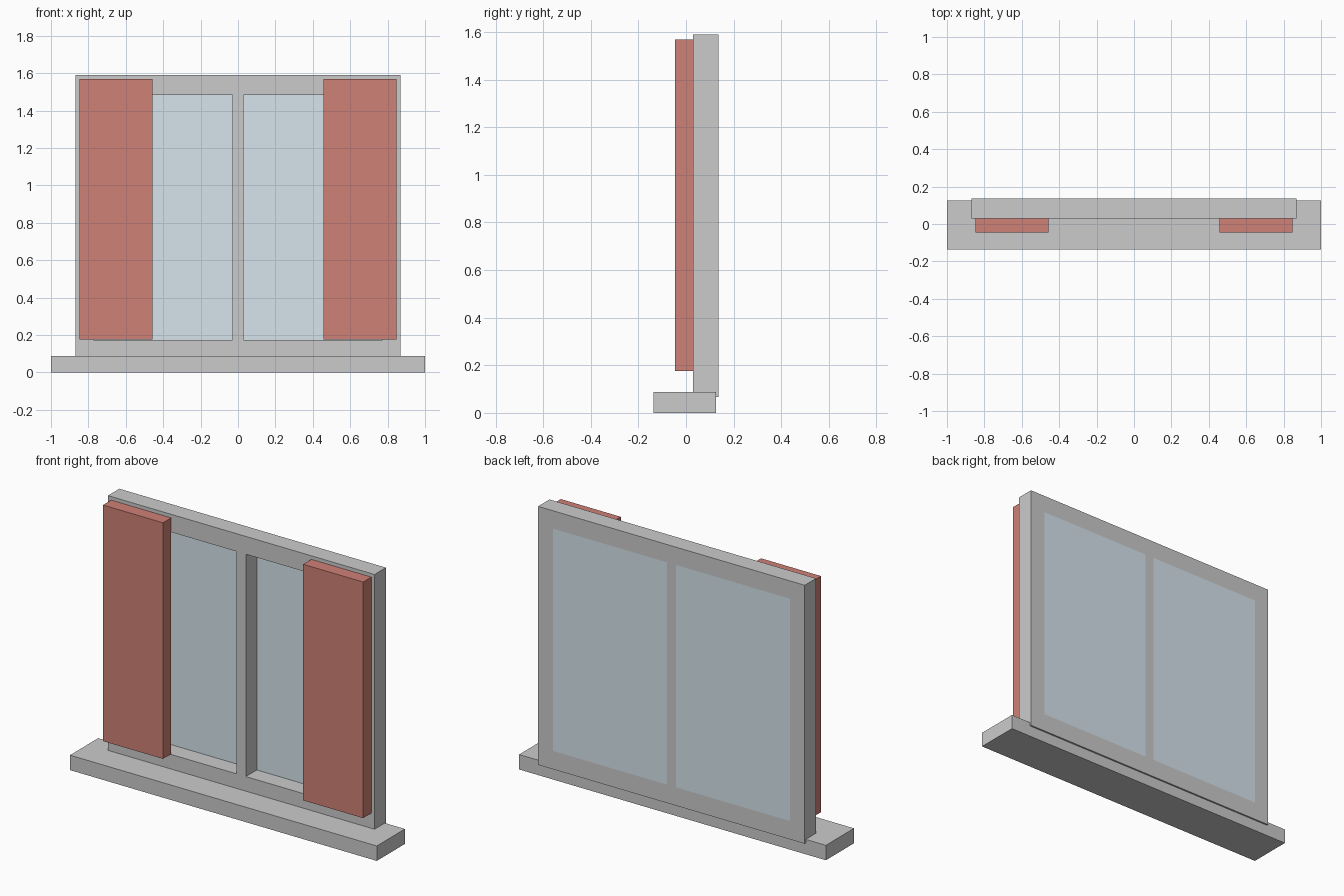
import bpy, bmesh
from mathutils import Vector

if "Cube" in bpy.data.objects:
    bpy.data.objects.remove(bpy.data.objects["Cube"])


def material(name, color):
    m = bpy.data.materials.new(name)
    m.diffuse_color = color
    m.use_nodes = True
    m.node_tree.nodes["Principled BSDF"].inputs["Base Color"].default_value = m.diffuse_color
    return m


def make_object(name, bm, mat=None):
    bmesh.ops.recalc_face_normals(bm, faces=bm.faces)
    mesh = bpy.data.meshes.new(name)
    bm.to_mesh(mesh)
    bm.free()
    if mat:
        mesh.materials.append(mat)
    ob = bpy.data.objects.new(name, mesh)
    bpy.context.collection.objects.link(ob)
    return ob


def box(name, x, y, z, mat=None):
    bm = bmesh.new()
    bmesh.ops.create_cube(bm, size=1)
    for v in bm.verts:
        v.co = Vector(r[0] if c < 0 else r[1] for c, r in zip(v.co, (x, y, z)))
    return make_object(name, bm, mat)


red = material("shutter_red", (0.62, 0.22, 0.18, 1))
blue = material("glass_blue", (0.68, 0.78, 0.84, 1))

FRONT, BACK = 0.03, 0.136        # frame depth
OPEN_X, OPEN_Z = (0.03, 0.772), (0.174, 1.484)

# Window sill
box("window_sill", (-1, 1), (-0.136, 0.126), (0, 0.088))

# Frame: grid of faces with two openings left out, then extruded to depth
xs = [-0.869, -OPEN_X[1], -OPEN_X[0], OPEN_X[0], OPEN_X[1], 0.869]
zs = [0.066, OPEN_Z[0], OPEN_Z[1], 1.589]
bm = bmesh.new()
grid = [[bm.verts.new((x, FRONT, z)) for z in zs] for x in xs]
for i in range(5):
    for j in range(3):
        if not (i in (1, 3) and j == 1):
            bm.faces.new((grid[i][j], grid[i + 1][j], grid[i + 1][j + 1], grid[i][j + 1]))
result = bmesh.ops.extrude_face_region(bm, geom=bm.faces[:], use_keep_orig=True)
moved = [g for g in result["geom"] if isinstance(g, bmesh.types.BMVert)]
bmesh.ops.translate(bm, verts=moved, vec=(0, BACK - FRONT, 0))
make_object("window_frame", bm)

# Glass panes flush with the back, and open shutters on the front
for side, s in (("left", -1), ("right", 1)):
    box("glass_pane_" + side, sorted(s * v for v in OPEN_X), (BACK - 0.004, BACK), OPEN_Z, blue)
    box("shutter_" + side, sorted((s * 0.457, s * 0.848)), (-0.046, FRONT), (0.177, 1.568), red)
